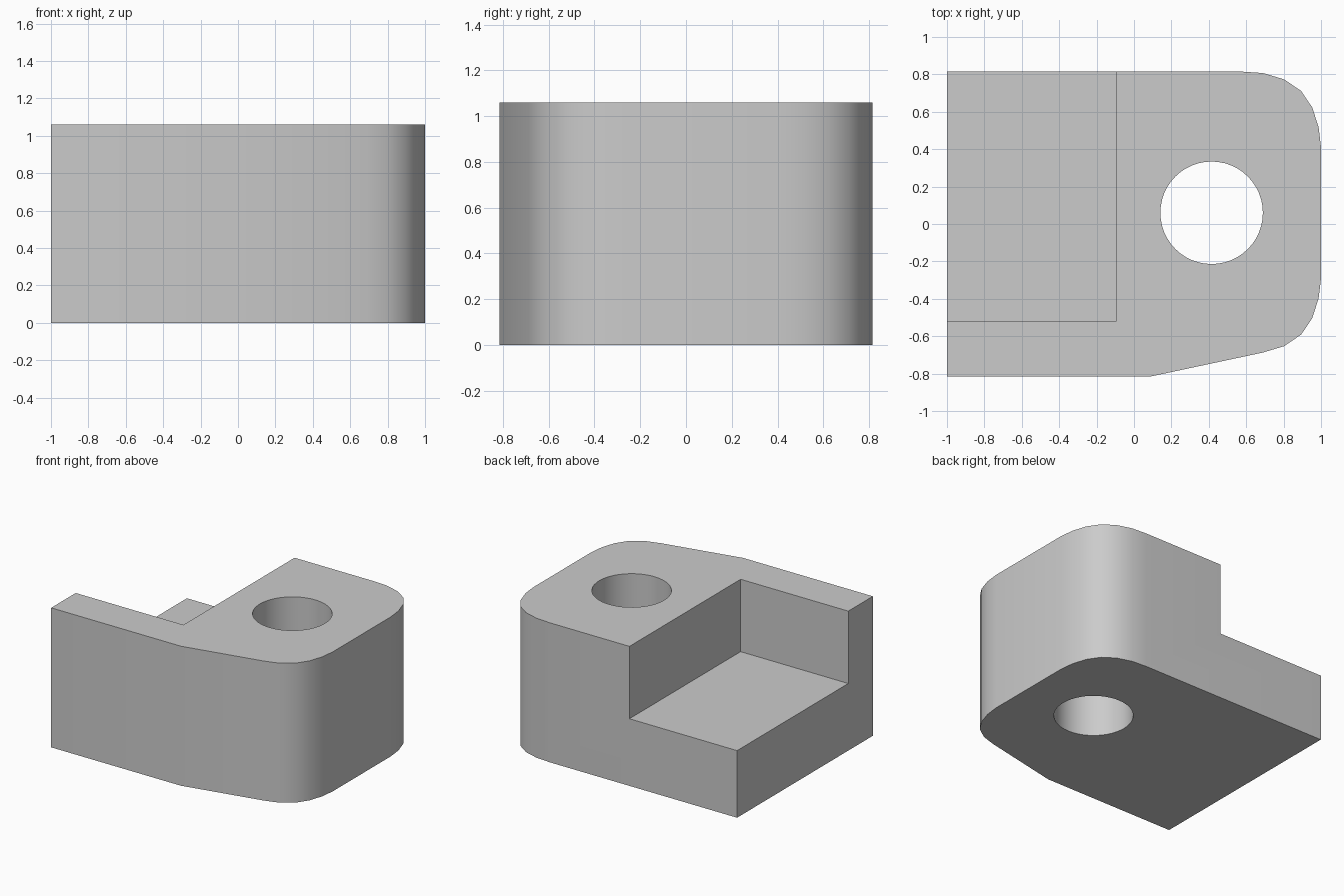
import bpy
import bmesh

HEIGHT = 1.06
POCKET_FLOOR = 0.51
MID_Y = 0.06  # the rounded end is symmetric about this line

if "Cube" in bpy.data.objects:
    bpy.data.objects.remove(bpy.data.objects["Cube"], do_unlink=True)

grey = bpy.data.materials.new("plain grey")
grey.use_nodes = True
grey.diffuse_color = (0.6, 0.6, 0.6, 1)
grey.node_tree.nodes["Principled BSDF"].inputs["Base Color"].default_value = (0.6, 0.6, 0.6, 1)


def prism(name, outline, bottom, top):
    """Extrude a flat outline upwards into a closed solid."""
    bm = bmesh.new()
    face = bm.faces.new([bm.verts.new((x, y, bottom)) for x, y in outline])
    result = bmesh.ops.extrude_face_region(bm, geom=[face])
    moved = [v for v in result["geom"] if isinstance(v, bmesh.types.BMVert)]
    bmesh.ops.translate(bm, verts=moved, vec=(0, 0, top - bottom))
    bmesh.ops.recalc_face_normals(bm, faces=bm.faces)
    mesh = bpy.data.meshes.new(name)
    bm.to_mesh(mesh)
    bm.free()
    mesh.materials.append(grey)
    obj = bpy.data.objects.new(name, mesh)
    bpy.context.collection.objects.link(obj)
    return obj


def cut(target, cutter):
    """Subtract the cutter from the target and discard it."""
    cutter.hide_render = True
    mod = target.modifiers.new("cut", "BOOLEAN")
    mod.operation = "DIFFERENCE"
    mod.solver = "EXACT"
    mod.object = cutter
    bpy.context.view_layer.objects.active = target
    bpy.ops.object.modifier_apply(modifier=mod.name)
    bpy.data.objects.remove(cutter, do_unlink=True)


# Block with one rounded end and a tapered front side
corner = [(1, 0.41), (0.987, 0.518), (0.953, 0.623), (0.894, 0.711),
          (0.803, 0.773), (0.69, 0.807)]
front_corner = [(x, 2 * MID_Y - y) for x, y in reversed(corner)]
outline = ([(-1, -0.815), (0.09, -0.815)] + front_corner + corner
           + [(0.57, 0.815), (-1, 0.815)])
block = prism("block", outline, 0, HEIGHT)

# Open pocket, leaving a wall along the front
pocket = [(-1.2, -0.52), (-0.095, -0.52), (-0.095, 1), (-1.2, 1)]
cut(block, prism("pocket_cutter", pocket, POCKET_FLOOR, HEIGHT + 0.2))

# Round hole straight through
bpy.ops.mesh.primitive_cylinder_add(vertices=48, radius=0.274, depth=3,
                                    location=(0.415, MID_Y, HEIGHT / 2))
bore = bpy.context.object
bore.name = "bore_cutter"
bore.data.materials.append(grey)
cut(block, bore)

# Smooth curved walls, crisp rims
bpy.ops.object.select_all(action="DESELECT")
block.select_set(True)
bpy.context.view_layer.objects.active = block
bpy.ops.object.shade_smooth_by_angle(angle=0.52)
